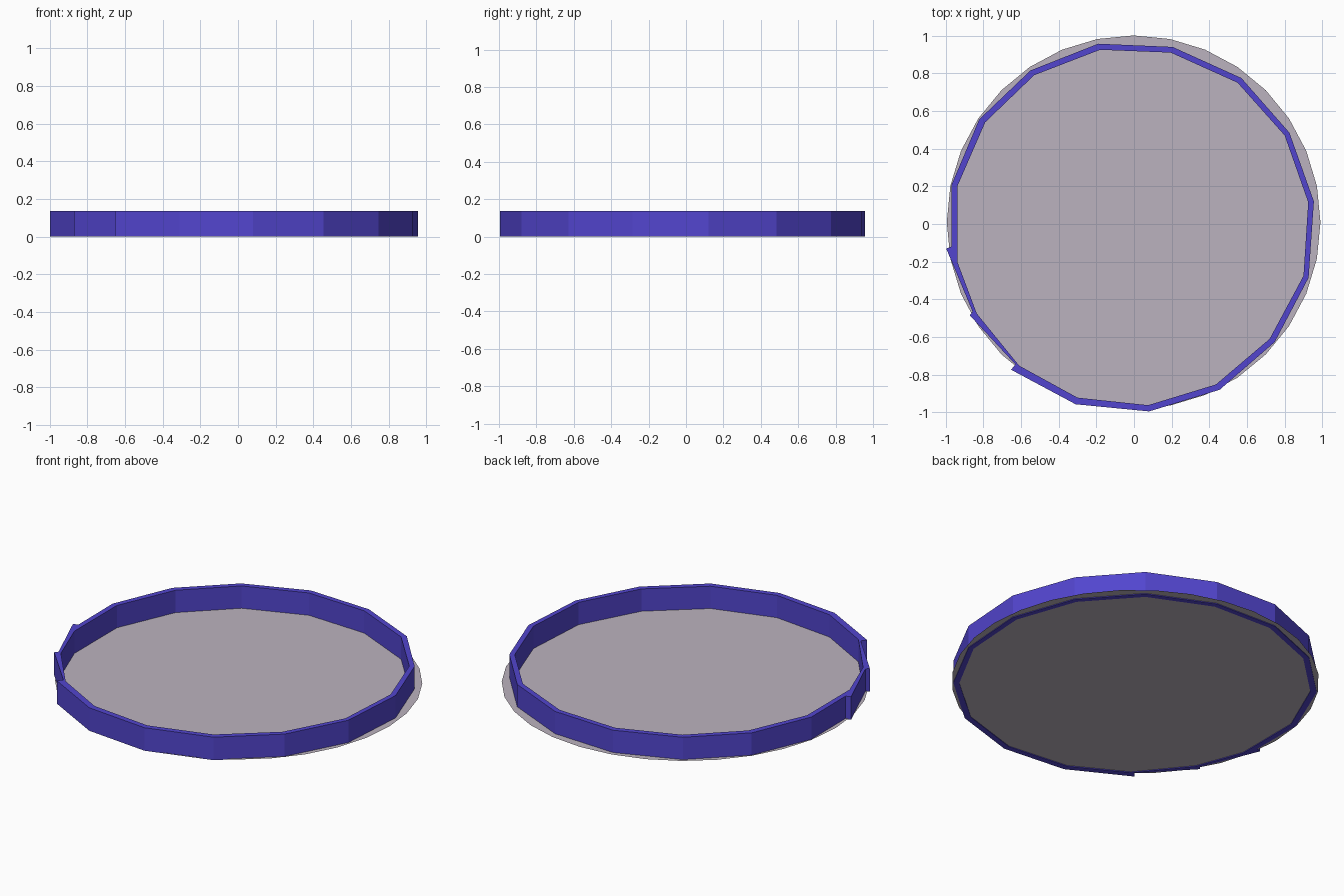
import bpy, bmesh, math

if "Cube" in bpy.data.objects:
    bpy.data.objects.remove(bpy.data.objects["Cube"])

HEIGHT = 0.137


def material(name, color):
    m = bpy.data.materials.new(name)
    m.diffuse_color = color
    m.use_nodes = True
    m.node_tree.nodes["Principled BSDF"].inputs["Base Color"].default_value = m.diffuse_color
    return m


def finish(bm, name, mat):
    mesh = bpy.data.meshes.new(name)
    bm.to_mesh(mesh)
    bm.free()
    mesh.materials.append(mat)
    ob = bpy.data.objects.new(name, mesh)
    bpy.context.collection.objects.link(ob)
    return ob


# Base: flat 32-sided disc just above the ground
bm = bmesh.new()
bm.faces.new([bm.verts.new((-0.002 + 0.992 * math.sin(-a), 0.009 + 0.992 * math.cos(a), 0.004))
              for a in (math.tau * i / 32 for i in range(32))])
finish(bm, "base_disc", material("pale_mauve", (0.50, 0.45, 0.52, 1)))

# Wall outline (outer x, y, inner x, y), anticlockwise; the left side has
# three overshooting segment ends, which share an inner corner
outline = [
    (0.955, 0.12, 0.925, 0.115), (0.825, 0.485, 0.80, 0.47),
    (0.57, 0.775, 0.55, 0.75), (0.205, 0.94, 0.195, 0.91),
    (-0.19, 0.957, -0.18, 0.925), (-0.55, 0.815, -0.53, 0.79),
    (-0.822, 0.555, -0.79, 0.54), (-0.97, 0.205, -0.938, 0.20),
    (-0.968, -0.12, -0.938, -0.20), (-0.997, -0.13, -0.938, -0.20),
    (-0.857, -0.465, -0.835, -0.475), (-0.872, -0.485, -0.835, -0.475),
    (-0.63, -0.745, -0.61, -0.752), (-0.652, -0.774, -0.61, -0.752),
    (-0.31, -0.957, -0.30, -0.922), (0.08, -0.995, 0.075, -0.962),
    (0.455, -0.88, 0.435, -0.852), (0.747, -0.627, 0.72, -0.61),
    (0.927, -0.285, 0.90, -0.275),
]

# Wall: closed band with top, bottom, inner and outer faces
bm = bmesh.new()
sections = [[bm.verts.new(p) for p in ((ox, oy, 0), (ox, oy, HEIGHT), (ix, iy, HEIGHT), (ix, iy, 0))]
            for ox, oy, ix, iy in outline]
for a, b in zip(sections, sections[1:] + sections[:1]):
    for k in range(4):
        j = (k + 1) % 4
        bm.faces.new((a[k], b[k], b[j], a[j]))
bmesh.ops.remove_doubles(bm, verts=bm.verts, dist=0.0005)
bmesh.ops.recalc_face_normals(bm, faces=bm.faces)
finish(bm, "rim_wall", material("violet_blue", (0.085, 0.06, 0.62, 1)))
